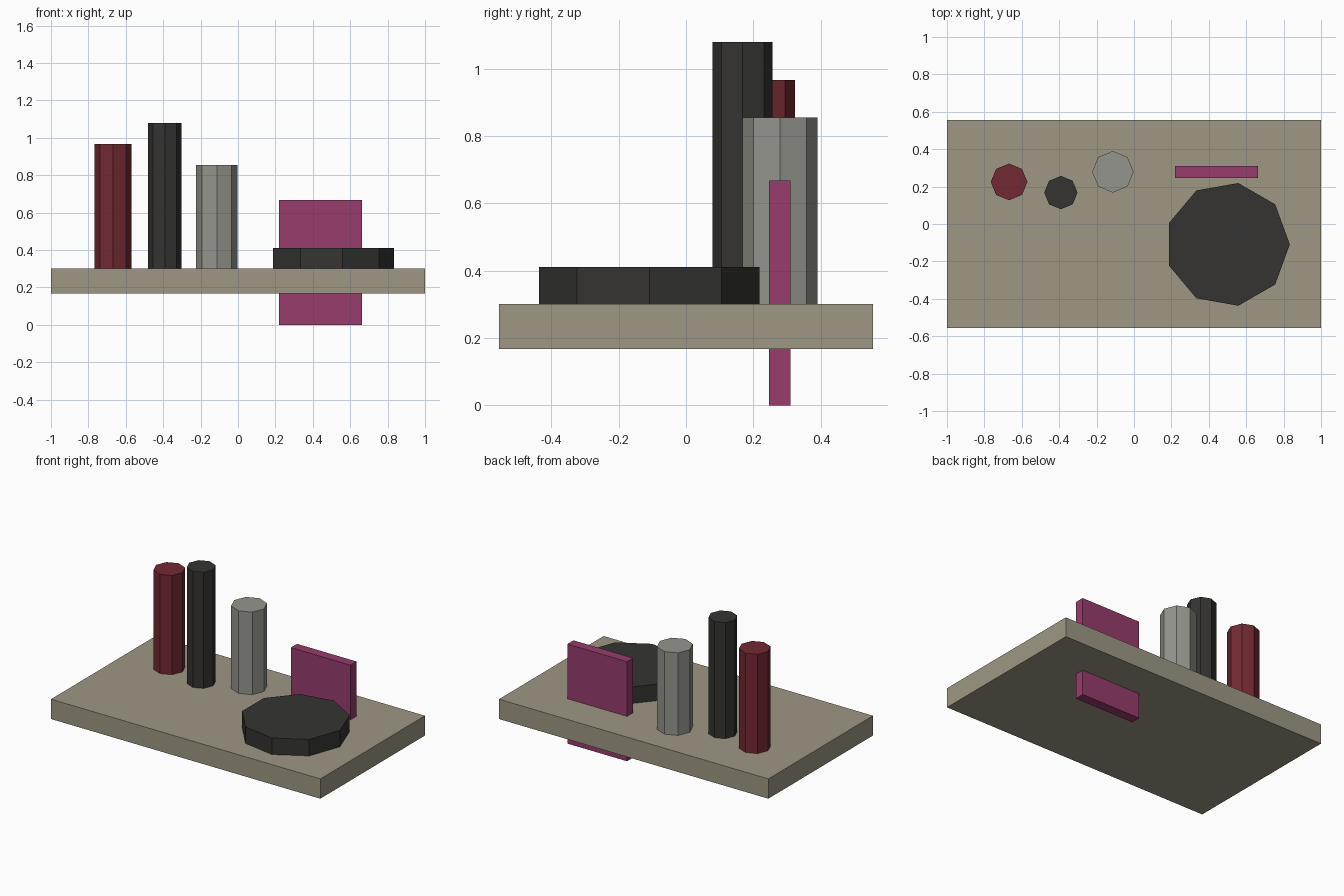
import bpy, bmesh
from math import pi
from mathutils import Matrix

if "Cube" in bpy.data.objects:
    bpy.data.objects.remove(bpy.data.objects["Cube"])


def material(name, rgb):
    m = bpy.data.materials.new(name)
    m.diffuse_color = (*rgb, 1)
    m.use_nodes = True
    m.node_tree.nodes["Principled BSDF"].inputs["Base Color"].default_value = m.diffuse_color
    return m


STONE = material("stone", (0.34, 0.31, 0.23))
DARK = material("dark", (0.035, 0.034, 0.032))
RED = material("dark_red", (0.17, 0.022, 0.032))
PALE = material("pale_grey", (0.30, 0.30, 0.27))
PINK = material("magenta", (0.31, 0.045, 0.15))


def finish(bm, name, mat):
    me = bpy.data.meshes.new(name)
    bm.to_mesh(me)
    bm.free()
    me.materials.append(mat)
    ob = bpy.data.objects.new(name, me)
    bpy.context.collection.objects.link(ob)


def box(name, lo, hi, mat):
    size = [b - a for a, b in zip(lo, hi)]
    mid = [(a + b) / 2 for a, b in zip(lo, hi)]
    bm = bmesh.new()
    bmesh.ops.create_cube(bm, size=1, matrix=Matrix.Translation(mid) @ Matrix.Diagonal((*size, 1)))
    finish(bm, name, mat)


def prism(name, x, y, r, z0, z1, sides, mat):
    # first corner points along +x
    bm = bmesh.new()
    bmesh.ops.create_cone(bm, cap_ends=True, segments=sides, radius1=r, radius2=r, depth=z1 - z0,
                          matrix=Matrix.Translation((x, y, (z0 + z1) / 2)) @ Matrix.Rotation(-pi / 2, 4, 'Z'))
    finish(bm, name, mat)


TOP = 0.301

# Shelf slab
box("shelf", (-1, -0.555, 0.168), (1, 0.555, TOP), STONE)

# Upright panel passing through the slab
box("panel", (0.22, 0.246, 0), (0.663, 0.311, 0.668), PINK)

# Bottles
for name, x, y, r, z, mat in (
    ("red_bottle", -0.668, 0.225, 0.098, 0.967, RED),
    ("dark_bottle", -0.391, 0.168, 0.089, 1.08, DARK),
    ("grey_bottle", -0.113, 0.279, 0.111, 0.855, PALE),
):
    prism(name, x, y, r, TOP, z, 8, mat)

# Round dish
prism("dish", 0.5, -0.109, 0.333, TOP, 0.412, 9, DARK)
